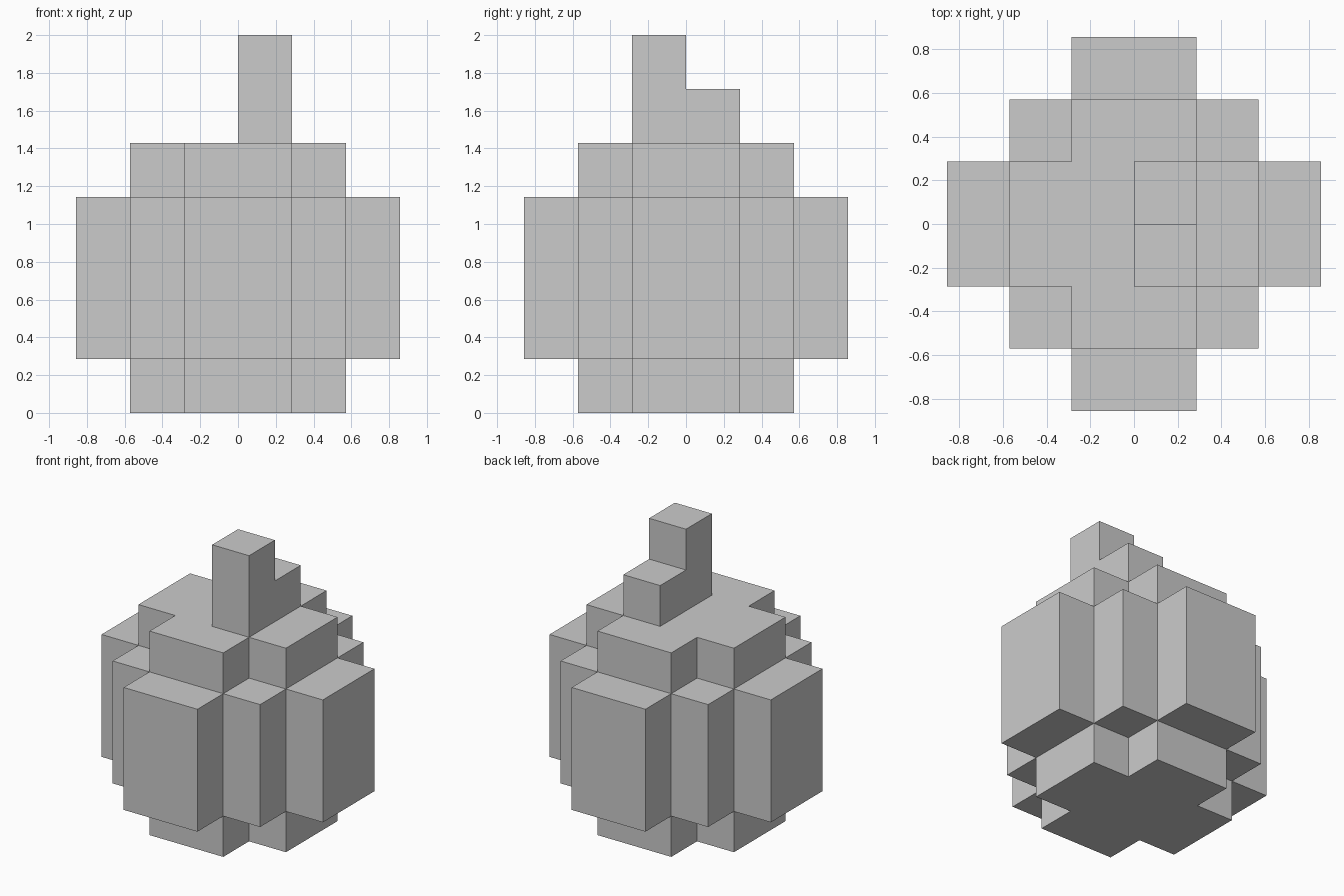
import bpy, bmesh
from mathutils import Vector

if "Cube" in bpy.data.objects:
    bpy.data.objects.remove(bpy.data.objects["Cube"])

U = 2 / 7  # size of one block


def block(x0, x1, y0, y1, z0, z1):
    return {(x, y, z) for x in range(x0, x1) for y in range(y0, y1) for z in range(z0, z1)}


def cross(r, w, z0, z1):
    return block(-r, r, -w, w, z0, z1) | block(-w, w, -r, r, z0, z1)


def build(name, cells, solid):
    """Make a mesh of only the block sides that are exposed."""
    bm = bmesh.new()
    for cell in cells:
        centre = Vector(cell) + Vector((0.5, 0.5, 0.5))
        for axis in range(3):
            for sign in (-1, 1):
                n = Vector((0, 0, 0))
                n[axis] = sign
                if tuple(int(c + d) for c, d in zip(cell, n)) in solid:
                    continue
                a = Vector((0, 0, 0))
                a[(axis + 1) % 3] = 1
                b = n.cross(a)
                corners = [a + b, b - a, -a - b, a - b]
                bm.faces.new([bm.verts.new((centre + (n + c) / 2) * U) for c in corners])
    bmesh.ops.remove_doubles(bm, verts=bm.verts[:], dist=1e-4)
    mesh = bpy.data.meshes.new(name)
    bm.to_mesh(mesh)
    bm.free()
    bpy.context.collection.objects.link(bpy.data.objects.new(name, mesh))


# Rounded body: wide middle with stepped cap and base
body = cross(2, 1, 0, 5) | cross(3, 1, 1, 4) | block(-2, 2, -2, 2, 1, 4)
# Bent stem
stem = block(0, 1, -1, 1, 5, 6) | block(0, 1, -1, 0, 6, 7)

solid = body | stem
build("body", body, solid)
build("stem", stem, solid)
